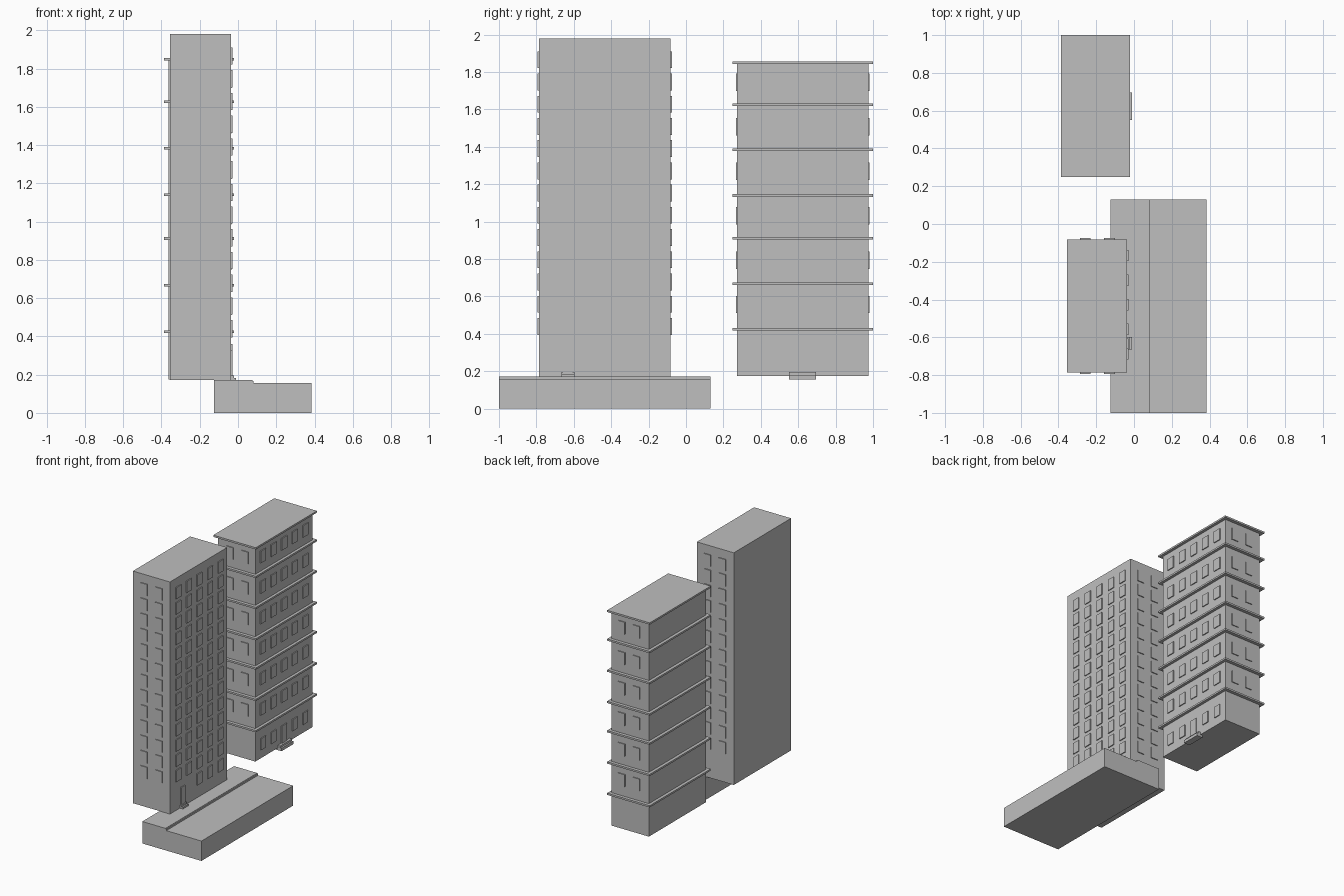
import bpy
import bmesh

old = bpy.data.objects.get("Cube")
if old:
    bpy.data.objects.remove(old, do_unlink=True)

grey = bpy.data.materials.new("plain grey")
grey.use_nodes = True
colour = (0.52, 0.52, 0.52, 1)
grey.diffuse_color = colour
grey.node_tree.nodes["Principled BSDF"].inputs["Base Color"].default_value = colour


def boxes(name, ranges):
    """One object from a list of (x range, y range, z range) boxes."""
    bm = bmesh.new()
    for spans in ranges:
        cube = bmesh.ops.create_cube(bm, size=1)
        for v in cube["verts"]:
            for i, (low, high) in enumerate(spans):
                v.co[i] = low if v.co[i] < 0 else high
    mesh = bpy.data.meshes.new(name)
    bm.to_mesh(mesh)
    bm.free()
    mesh.materials.append(grey)
    obj = bpy.data.objects.new(name, mesh)
    bpy.context.collection.objects.link(obj)
    return obj


def around(centre, size):
    return (centre - size / 2, centre + size / 2)


SINK = 0.01            # how far plates reach into the wall
PLATE = 0.007          # how far plates stand out of the wall
END_COLUMNS = (-0.258, -0.13)


def facade_windows(name, wall, columns, rows, width, height):
    boxes(name, [((wall - SINK, wall + PLATE), around(y, width), around(z, height))
                 for y in columns for z in rows])


def end_windows(name, y_range, rows, height):
    plates = []
    for x in END_COLUMNS:
        for z in rows:
            for wall, sign in zip(y_range, (-1, 1)):
                span = sorted((wall - sign * SINK, wall + sign * PLATE))
                plates.append((around(x, 0.058), span, around(z, height)))
    boxes(name, plates)


# Street block: road with raised pavement
boxes("road", [((-0.125, 0.385), (-1, 0.13), (0, 0.155))])
boxes("pavement", [((-0.125, 0.075), (-1, 0.13), (0.15, 0.171)),
                   ((0.07, 0.082), (-1, 0.13), (0.15, 0.168))])

# Tall tower
tower_y = (-0.787, -0.082)
tower_wall = -0.036
boxes("tower_body", [((-0.355, tower_wall), tower_y, (0.171, 1.98))])
tower_columns = [-0.687 + 0.13 * i for i in range(5)]
tower_rows = [0.44 + 0.1188 * i for i in range(13)]
facade_windows("tower_windows", tower_wall, tower_columns, tower_rows, 0.06, 0.09)
end_windows("tower_end_windows", tower_y, tower_rows, 0.09)
facade_windows("tower_ground_windows", tower_wall, tower_columns[2:], [0.315], 0.06, 0.09)
facade_windows("tower_door", tower_wall, [-0.632], [0.255], 0.05, 0.15)
boxes("tower_steps", [((-0.05, -0.022), (-0.665, -0.597), (0.165, 0.195)),
                      ((-0.05, -0.01), (-0.665, -0.597), (0.165, 0.183))])

# Lower block with floor slabs
block_y = (0.273, 0.975)
block_wall = -0.042
boxes("block_body", [((-0.363, block_wall), block_y, (0.174, 1.85))])
slab_heights = (0.424, 0.668, 0.912, 1.14, 1.384, 1.626, 1.849)
boxes("floor_slabs", [((-0.387, -0.02), (0.248, 1), around(z, 0.014))
                      for z in slab_heights])
block_columns = [0.365 + 0.13 * i for i in range(5)]
block_rows = [0.557 + 0.2376 * i for i in range(6)]
facade_windows("block_windows", block_wall, block_columns, block_rows, 0.065, 0.093)
end_windows("block_end_windows", block_y, block_rows, 0.093)
ground = [y for i, y in enumerate(block_columns) if i != 2]
facade_windows("block_ground_windows", block_wall, ground, [0.285], 0.06, 0.09)
facade_windows("block_door", block_wall, [0.622], [0.255], 0.06, 0.15)
boxes("block_steps", [((-0.06, -0.022), (0.55, 0.695), (0.157, 0.195)),
                      ((-0.06, -0.01), (0.55, 0.695), (0.157, 0.18))])
